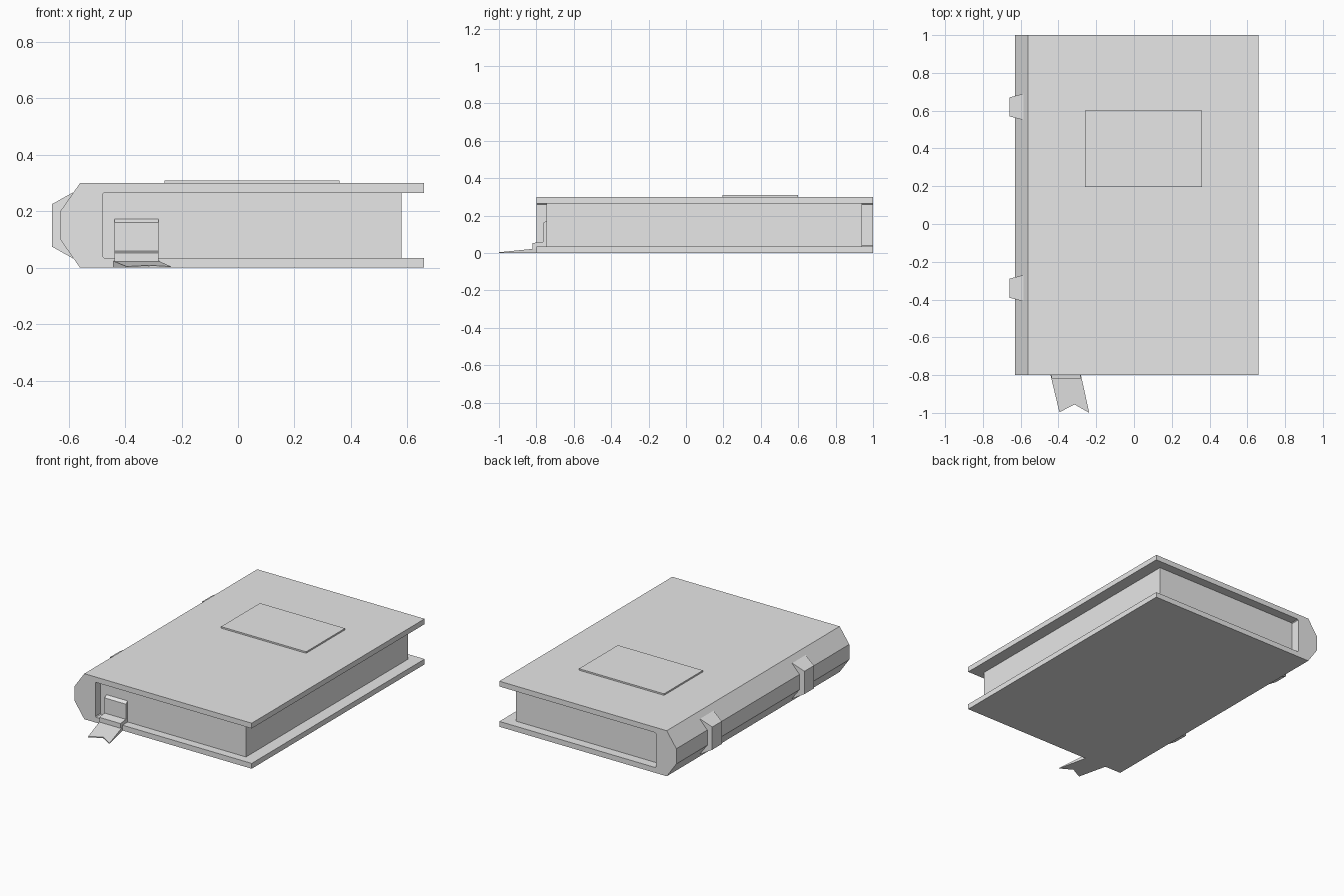
import bpy
import bmesh

cube = bpy.data.objects.get("Cube")
if cube:
    bpy.data.objects.remove(cube, do_unlink=True)

# One plain grey for the whole book
grey = bpy.data.materials.new("plain grey")
grey.use_nodes = True
colour = (0.8, 0.8, 0.8, 1)
grey.diffuse_color = colour
grey.node_tree.nodes["Principled BSDF"].inputs["Base Color"].default_value = colour


def loft(name, start, end):
    """Closed solid between two matching outlines."""
    bm = bmesh.new()
    a = [bm.verts.new(p) for p in start]
    b = [bm.verts.new(p) for p in end]
    bm.faces.new(a)
    bm.faces.new(b[::-1])
    for i in range(len(a)):
        j = (i + 1) % len(a)
        bm.faces.new((a[i], b[i], b[j], a[j]))
    bmesh.ops.recalc_face_normals(bm, faces=bm.faces)
    mesh = bpy.data.meshes.new(name)
    bm.to_mesh(mesh)
    bm.free()
    mesh.materials.append(grey)
    obj = bpy.data.objects.new(name, mesh)
    bpy.context.collection.objects.link(obj)
    return obj


def box(name, x0, x1, y0, y1, z0, z1):
    outline = [(x0, y0), (x1, y0), (x1, y1), (x0, y1)]
    return loft(name, [(x, y, z0) for x, y in outline], [(x, y, z1) for x, y in outline])


# Cover: one C-shaped profile with a faceted spine, mirrored about mid height
HEIGHT = 0.3
lower = [(0.66, 0.035), (0.66, 0), (-0.56, 0), (-0.63, 0.1)]
inner = [(-0.475, 0.035), (-0.48, 0.04)]
mirror = lambda points: [(x, HEIGHT - z) for x, z in reversed(points)]
profile = lower + mirror(lower) + mirror(inner[::-1]) + inner[::-1]
loft("cover", [(x, -0.8, z) for x, z in profile], [(x, 1, z) for x, z in profile])

# Page block and raised title plate
box("pages", -0.5, 0.58, -0.745, 0.94, 0.03, 0.27)
box("title_plate", -0.26, 0.36, 0.195, 0.6, 0.295, 0.31)


# Tapered raised bands across the spine
def band_ring(x, y, half_width, half_height):
    signs = [(-1, -1), (1, -1), (1, 1), (-1, 1)]
    return [(x, y + half_width * s, 0.15 + half_height * t) for s, t in signs]


for name, y in (("upper_spine_band", 0.62), ("lower_spine_band", -0.34)):
    loft(name, band_ring(-0.585, y, 0.07, 0.117), band_ring(-0.66, y, 0.05, 0.075))

# Bookmark ribbon: stepped fold over the pages and the lower cover edge
fold = [(-0.74, 0.177), (-0.765, 0.16), (-0.765, 0.06), (-0.82, 0.053),
        (-0.82, 0.015), (-0.795, 0.005), (-0.795, 0.03), (-0.74, 0.03)]
loft("ribbon_fold", [(-0.437, y, z) for y, z in fold], [(-0.282, y, z) for y, z in fold])

# Swallow-tailed end, thinning towards the tips
tail = [(-0.443, -0.795), (-0.395, -0.997), (-0.315, -0.955), (-0.237, -1), (-0.282, -0.795)]
loft("ribbon_tail", [(x, y, 0.0) for x, y in tail],
     [(x, y, 0.022 + (y + 0.82) * 0.1) for x, y in tail])
